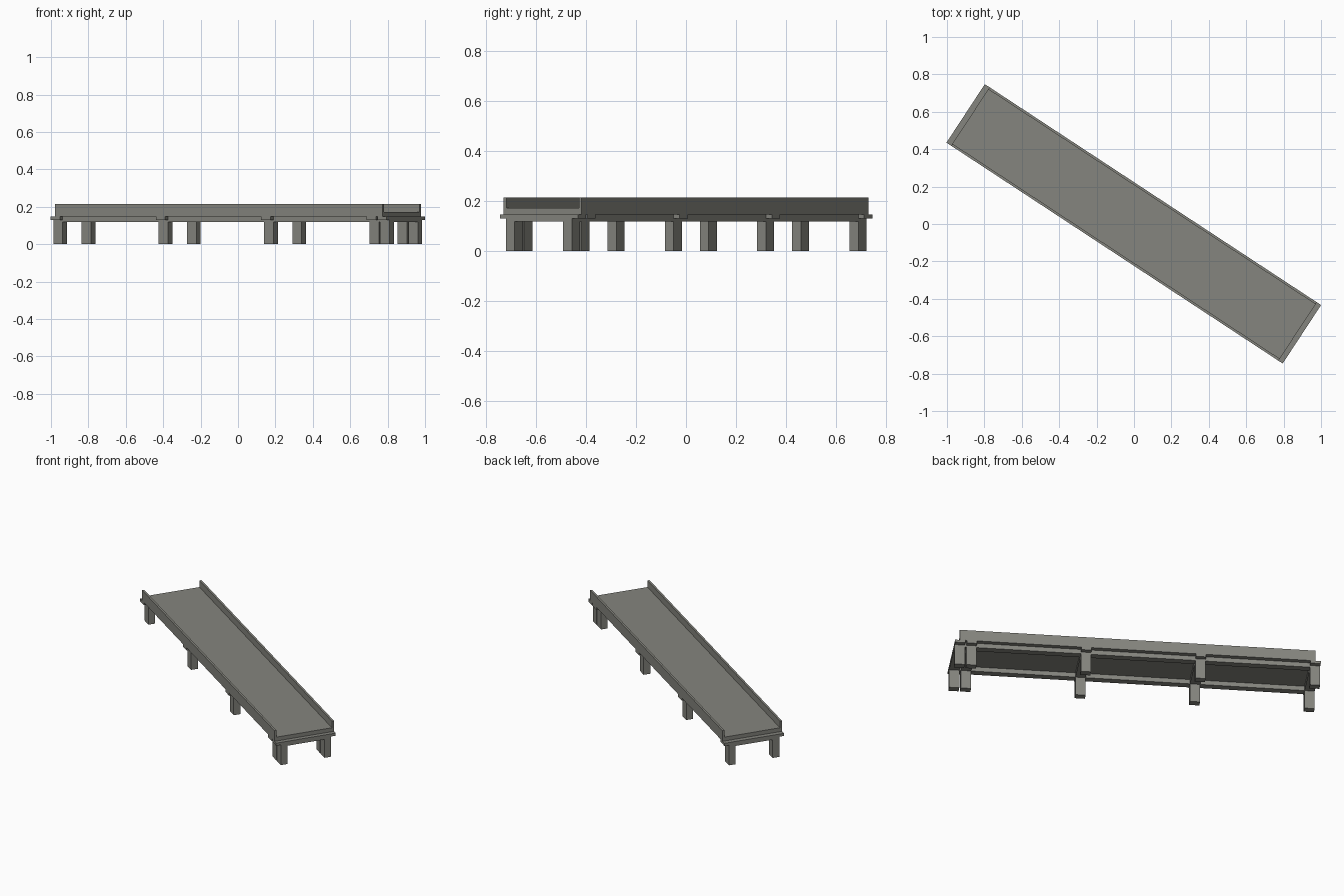
import bpy
import bmesh
import math
from mathutils import Matrix, Vector

cube = bpy.data.objects.get("Cube")
if cube:
    bpy.data.objects.remove(cube, do_unlink=True)

# Single weathered concrete colour
concrete = bpy.data.materials.new("grey_concrete")
colour = (0.235, 0.235, 0.21, 1.0)
concrete.diffuse_color = colour
concrete.use_nodes = True
shader = next(n for n in concrete.node_tree.nodes if n.type == 'BSDF_PRINCIPLED')
shader.inputs["Base Color"].default_value = colour

# The bridge is built along its own axis, then turned diagonally
TURN = Matrix.Rotation(math.radians(-33.3), 4, 'Z')
HALF_LENGTH = 1.047
HALF_WIDTH = 0.187
RAIL = 0.013
LEG_SPREAD = 0.1375
LEG_LONG, LEG_WIDE = 0.06, 0.042
UNDER_BEAM, UNDER_CAP, UNDER_DECK, ROAD, TOP = 0.118, 0.13, 0.147, 0.172, 0.215


def box(name, along, across, height):
    """Box from (min, max) pairs in the bridge's own axes."""
    spans = (along, across, height)
    centre = Vector([(a + b) / 2 for a, b in spans])
    size = [b - a for a, b in spans]
    bm = bmesh.new()
    bmesh.ops.create_cube(bm, size=1)
    bmesh.ops.scale(bm, vec=size, verts=bm.verts)
    bmesh.ops.translate(bm, vec=centre, verts=bm.verts)
    bm.transform(TURN)
    mesh = bpy.data.meshes.new(name)
    bm.to_mesh(mesh)
    bm.free()
    mesh.materials.append(concrete)
    obj = bpy.data.objects.new(name, mesh)
    bpy.context.collection.objects.link(obj)
    return obj


def around(middle, width):
    return (middle - width / 2, middle + width / 2)


# Road deck
full = (-HALF_LENGTH, HALF_LENGTH)
inner = HALF_WIDTH - RAIL
box("deck", full, (-inner, inner), (UNDER_DECK, ROAD))

# Parapets and the long girders beneath the deck
for side, name in ((-1, "right"), (1, "left")):
    box(name + "_parapet", full, around(side * (HALF_WIDTH - RAIL / 2), RAIL),
        (UNDER_DECK, TOP))
    box(name + "_girder", full, around(side * LEG_SPREAD, LEG_WIDE),
        (UNDER_BEAM, UNDER_DECK))

# Piers: evenly spaced, with one extra closing the far end
stations = [-HALF_LENGTH + 0.674 * i for i in range(4)] + [HALF_LENGTH - 0.003]
for i, u in enumerate(stations, 1):
    span = around(u, LEG_LONG)
    box(f"pier_cap_{i}", span, (-HALF_WIDTH, HALF_WIDTH), (UNDER_CAP, UNDER_DECK))
    gap = LEG_SPREAD - LEG_WIDE / 2
    box(f"cross_beam_{i}", span, (-gap, gap), (UNDER_BEAM, UNDER_CAP))
    for side, name in ((-1, "right"), (1, "left")):
        box(f"{name}_leg_{i}", span, around(side * LEG_SPREAD, LEG_WIDE),
            (0, UNDER_CAP))
